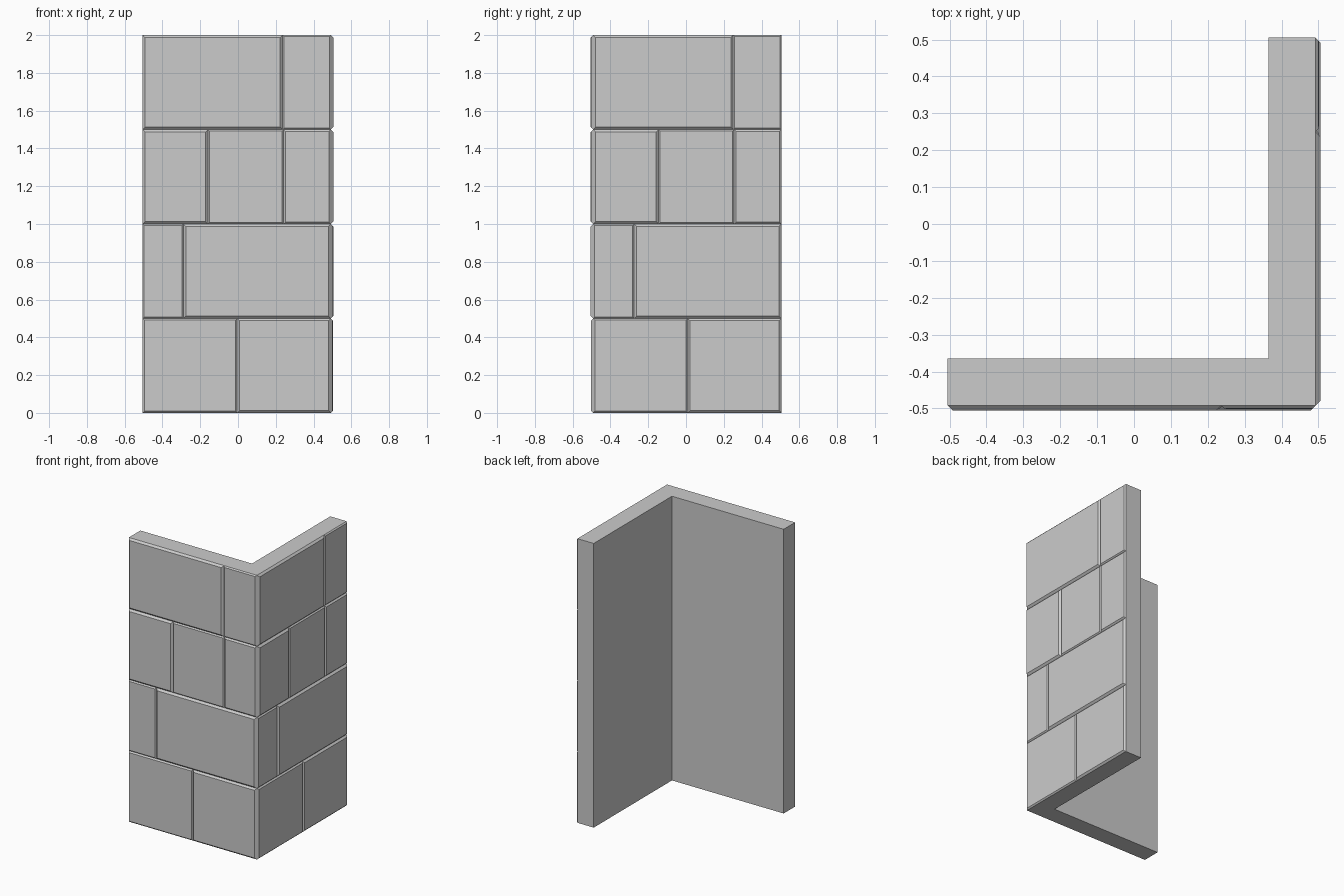
import bpy, bmesh

if "Cube" in bpy.data.objects:
    bpy.data.objects.remove(bpy.data.objects["Cube"])

E, G, I = 0.505, 0.492, 0.365   # outer extent, groove depth, inner face
ROW = 0.5


def make_object(name, verts, faces):
    mesh = bpy.data.meshes.new(name)
    mesh.from_pydata(verts, [], faces)
    bm = bmesh.new()
    bm.from_mesh(mesh)
    bmesh.ops.recalc_face_normals(bm, faces=bm.faces)
    bm.to_mesh(mesh)
    bm.free()
    obj = bpy.data.objects.new(name, mesh)
    bpy.context.collection.objects.link(obj)
    return obj


# L-shaped wall core, extruded from its plan outline
plan = [(-E, -G), (G, -G), (G, E), (I, E), (I, -I), (-E, -I)]
n = len(plan)
make_object("wall_core",
            [(x, y, z) for z in (0, 2) for x, y in plan],
            [tuple(range(n)), tuple(range(n, 2 * n))] +
            [(i, (i + 1) % n, n + (i + 1) % n, n + i) for i in range(n)])


def stone(name, place, u0, u1, z0, height):
    """Chamfered stone face rising from the groove plane."""
    def ring(inset, d):
        a, b, c, e = u0 + inset, u1 - inset, z0 + inset, z0 + ROW - inset
        return [place(a, d, c), place(b, d, c), place(b, d, e), place(a, d, e)]
    verts = ring(0, G) + ring(height, G + height)
    faces = [(4, 5, 6, 7)] + [(i, (i + 1) % 4, 4 + (i + 1) % 4, 4 + i) for i in range(4)]
    make_object(name, verts, faces)


# Courses from the bottom up: inner joints and how far each stone stands out
courses = [
    ([0.0], [0.009, 0.012]),
    ([-0.285], [0.008, 0.013]),
    ([-0.155, 0.245], [0.013, 0.008, 0.010]),
    ([0.24], [0.013, 0.008]),
]
sides = {
    "front": (lambda u, d, z: (u, -d, z), -E, G),
    "right": (lambda u, d, z: (d, u, z), -G, E),
}
for side, (place, start, end) in sides.items():
    for r, (joints, heights) in enumerate(courses):
        shift = 0.01 if side == "right" else -0.004
        edges = [start] + [j + shift for j in joints] + [end]
        for k, h in enumerate(heights):
            stone(f"{side}_stone_{r + 1}_{k + 1}", place, edges[k], edges[k + 1], r * ROW, h)
